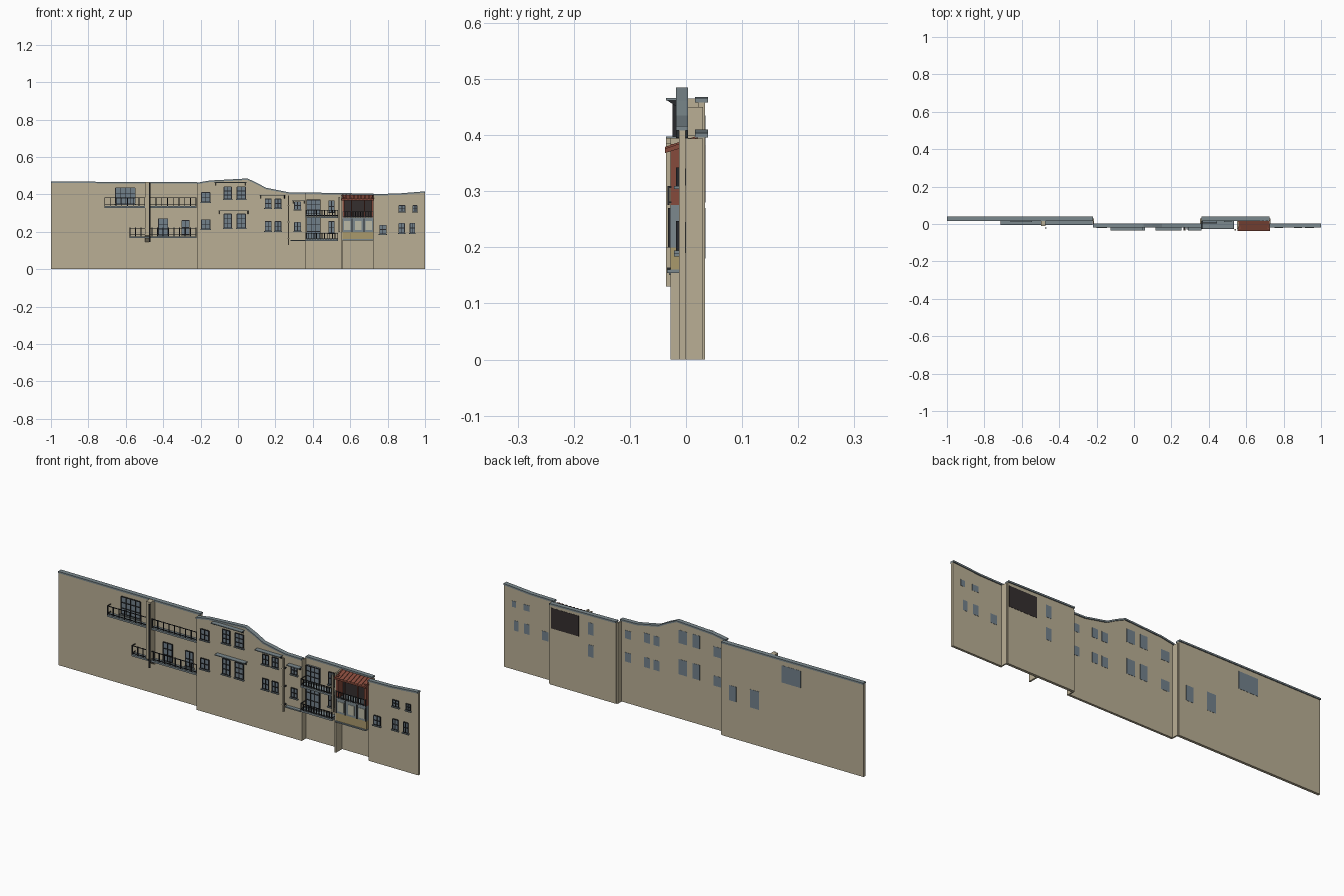
import bpy, bmesh, math
from mathutils import Matrix, Vector

default_cube = bpy.data.objects.get("Cube")
if default_cube:
    bpy.data.objects.remove(default_cube, do_unlink=True)


def material(name, red, green, blue):
    mat = bpy.data.materials.new(name)
    mat.use_nodes = True
    colour = (red, green, blue, 1)
    mat.diffuse_color = colour
    shader = next(n for n in mat.node_tree.nodes if n.type == 'BSDF_PRINCIPLED')
    shader.inputs["Base Color"].default_value = colour
    shader.inputs["Roughness"].default_value = 0.8
    return mat


plaster = material("beige plaster", .49, .43, .30)
slate = material("slate grey", .20, .25, .27)
glass = material("blue grey glass", .17, .22, .26)
iron = material("dark iron", .02, .022, .025)
clay = material("red clay", .24, .07, .045)
ochre = material("ochre panel", .40, .32, .15)
shade = material("dark brown", .035, .028, .028)
cream = material("pale cream", .50, .49, .38)


def finish(name, bm, mat):
    bmesh.ops.recalc_face_normals(bm, faces=bm.faces)
    mesh = bpy.data.meshes.new(name)
    bm.to_mesh(mesh)
    bm.free()
    mesh.materials.append(mat)
    obj = bpy.data.objects.new(name, mesh)
    bpy.context.scene.collection.objects.link(obj)
    return obj


def boxes(name, mat, items):
    """One object from many boxes, each given as x, y and z ranges."""
    bm = bmesh.new()
    for x, y, z in items:
        size = [b - a for a, b in (x, y, z)]
        mid = [(a + b) / 2 for a, b in (x, y, z)]
        place = Matrix.Translation(mid) @ Matrix.Diagonal((*size, 1))
        bmesh.ops.create_cube(bm, size=1, matrix=place)
    return finish(name, bm, mat)


def prism(name, mat, outline, axis, start, end):
    """Extrude an outline along x (points are y, z) or y (points are x, z)."""
    bm = bmesh.new()
    verts = []
    for a, b in outline:
        verts.append(bm.verts.new((start, a, b) if axis == 'x' else (a, start, b)))
    face = bm.faces.new(verts)
    out = bmesh.ops.extrude_face_region(bm, geom=[face])
    move = Vector((end - start, 0, 0) if axis == 'x' else (0, end - start, 0))
    moved = [g for g in out["geom"] if isinstance(g, bmesh.types.BMVert)]
    bmesh.ops.translate(bm, verts=moved, vec=move)
    return finish(name, bm, mat)


# Wall sections with sloping tops and coping
BACK, FRONT = (.021, .034), (-.0125, -.001)
LIP, CAP = .005, .008
sections = {
    "west": (BACK, [(-1, .468), (-.22, .466)]),
    "middle": (FRONT, [(-.22, .462), (-.15, .474), (.05, .485), (.1, .462),
                       (.15, .435), (.27, .411), (.36, .409)]),
    "recessed": (BACK, [(.36, .410), (.725, .404)]),
    "east": (FRONT, [(.725, .402), (.85, .404), (1, .416)]),
}
for label, (depth, top) in sections.items():
    left, right = top[0][0], top[-1][0]
    prism(label + "_wall", plaster, [(left, 0)] + [(x, z - CAP) for x, z in top]
          + [(right, 0)], 'y', *depth)
    prism(label + "_coping", slate, top + [(x, z - CAP) for x, z in reversed(top)],
          'y', depth[0] - LIP, depth[1] + LIP)

# Returns joining the stepped sections, and the projecting fin
boxes("return_walls", plaster, [((x, x + .006), (-.01, .03), (0, z))
                                for x, z in ((-.22, .45), (.354, .4), (.725, .394))])
boxes("fin_wall", plaster, [((.55, .558), (-.028, .022), (0, .395))])


# Windows: glass through the wall, dark frame, cross bars and sill
def windows(name, depth, spans, rows, columns=2, bars=2):
    front, rear = depth
    panes, frames, sills = [], [], []
    bar, thick = .0035, (front - .005, front)
    for x0, x1 in spans:
        for z0, z1 in rows:
            panes.append(((x0, x1), (front - .002, rear + .001), (z0, z1)))
            for i in range(columns + 1):
                x = x0 + (x1 - x0) * i / columns
                frames.append(((x - bar / 2, x + bar / 2), thick, (z0, z1)))
            for i in range(bars + 1):
                z = z0 + (z1 - z0) * i / bars
                frames.append(((x0, x1), thick, (z - bar / 2, z + bar / 2)))
            sills.append(((x0 - .005, x1 + .005), (front - .009, front), (z0 - .006, z0 - .001)))
    boxes(name + "_glass", glass, panes)
    boxes(name + "_frames", iron, frames)
    boxes(name + "_sills", slate, sills)


windows("west_large_window", BACK, [(-.655, -.55)], [(.35, .435)], 4, 3)
windows("west_door_window", BACK, [(-.425, -.375)], [(.18, .27)], 2, 3)
windows("west_small_window", BACK, [(-.30, -.26)], [(.185, .26)])
windows("corner_windows", FRONT, [(-.195, -.15)], [(.36, .41), (.215, .265)])
windows("paired_windows", FRONT, [(-.075, -.035), (-.005, .04)],
        [(.375, .44), (.22, .295)], 2, 3)
windows("twin_windows", FRONT, [(.145, .178), (.198, .23)], [(.328, .375), (.205, .255)])
windows("narrow_windows", FRONT, [(.302, .335)], [(.32, .36), (.205, .25)])
windows("recess_windows", BACK, [(.485, .515)], [(.305, .365), (.195, .255)])
windows("east_upper_windows", FRONT, [(.86, .893), (.935, .957)], [(.31, .34)])
windows("east_lower_windows", FRONT, [(.86, .89), (.92, .945)], [(.195, .245)])
windows("east_low_window", FRONT, [(.757, .792)], [(.19, .235)])
# Tall glazing on the front of the recess only
windows("recess_glazing", (.012, .022), [(.367, .44)], [(.295, .37), (.165, .275)], 3, 3)


# Small canopies on brackets over the windows
def canopy(name, x0, x1, z):
    wall, edge = FRONT[0], -.036
    boxes(name, slate, [((x0, x1), (edge, wall), (z - .004, z))])
    for i, x in enumerate((x0 + .004, x1 - .008)):
        prism(f"{name}_bracket_{i}", iron, [(wall, z - .004), (edge + .002, z - .004),
                                           (wall, z - .018)], 'x', x, x + .003)


canopy("upper_pair_canopy", -.125, .045, .466)
canopy("lower_pair_canopy", -.105, .06, .314)
canopy("twin_canopy", .115, .255, .397)
canopy("narrow_canopy", .29, .36, .368)


# Balconies: slab, dark edge, posts and thin rails
def balcony(name, x0, x1, z, edge, wall, height=.046, step=.03):
    boxes(name + "_slab", slate, [((x0, x1), (edge, wall), (z - .009, z))])
    railing(name, x0, x1, z, edge, wall, height, step)


def railing(name, x0, x1, z, edge, wall, height, step):
    t = .004
    items = []
    count = max(1, round((x1 - x0 - t) / step))
    for i in range(count + 1):
        x = x0 + (x1 - x0 - t) * i / count
        items.append(((x, x + t), (edge, edge + t), (z, z + height)))
    for level in (.15, .95):
        rail = (z + height * level - .0015, z + height * level + .0015)
        items.append(((x0, x1), (edge, edge + .003), rail))
        for x in (x0, x1 - .003):
            items.append(((x, x + .003), (edge, wall), rail))
    boxes(name + "_railing", iron, items)


balcony("west_upper_balcony", -.715, -.222, .337, -.006, .021)
balcony("west_lower_balcony", -.58, -.222, .176, -.006, .021)
balcony("recess_upper_balcony", .362, .535, .282, -.027, .021, .034, .014)
balcony("recess_lower_balcony", .362, .535, .16, -.027, .021, .034, .014)
boxes("lower_ledge", slate, [((.28, .362), (-.03, -.0125), (.151, .157))])

# Chimney column and drain pipes
prism("chimney_column", plaster, [(.021, .145), (.021, .465), (-.012, .465),
                                  (-.012, .18)], 'x', -.497, -.472)
boxes("chimney_pipe", iron, [((-.475, -.468), (-.024, -.018), (.145, .46))])
boxes("drain_pipes", plaster, [((.266, .274), (-.036, -.028), (.13, .395)),
                               ((.538, .546), (-.036, -.028), (.2, .385))])
boxes("pipe_clips", iron, [((.264, .276), (-.034, -.0125), (z, z + .004))
                           for z in (.16, .25, .34)])

# Enclosed bay: slab, ochre base, glazed band and red upper loggia
bay = (.558, .725)
bay_face = -.028
boxes("bay_slab", slate, [(bay, (-.034, .021), (.154, .16))])
boxes("bay_base", ochre, [(bay, (bay_face, .021), (.16, .2))])
boxes("bay_band", slate, [(bay, (bay_face, .021), (.2, .275))])
boxes("bay_panes", cream, [((x, x + .034), (bay_face - .002, bay_face), (.21, .258))
                           for x in (.567, .625, .683)])
boxes("bay_mullions", iron, [((x, x + .004), (bay_face - .004, bay_face), (.2, .27))
                             for x in (.558, .607, .672, .721)])
boxes("loggia_sides", clay, [((x, x + .012), (bay_face, .021), (.275, .384))
                             for x in (bay[0], bay[1] - .012)])
boxes("loggia_opening", shade, [((.565, .718), (.012, .035), (.28, .382))])
boxes("loggia_posts", clay, [((x, x + .004), (bay_face, bay_face + .004), (.275, .38))
                             for x in (.605, .675)])
railing("loggia", *bay, .275, -.033, -.026, .034, .014)
prism("loggia_roof", clay, [(.021, .396), (.021, .386), (-.037, .368), (-.037, .376)],
      'x', .553, .728)
# Raised tile ribs on the roof
for i in range(9):
    x = .556 + i * .02
    prism(f"roof_rib_{i}", clay, [(.021, .399), (.021, .395), (-.037, .375), (-.037, .379)],
          'x', x, x + .007)
